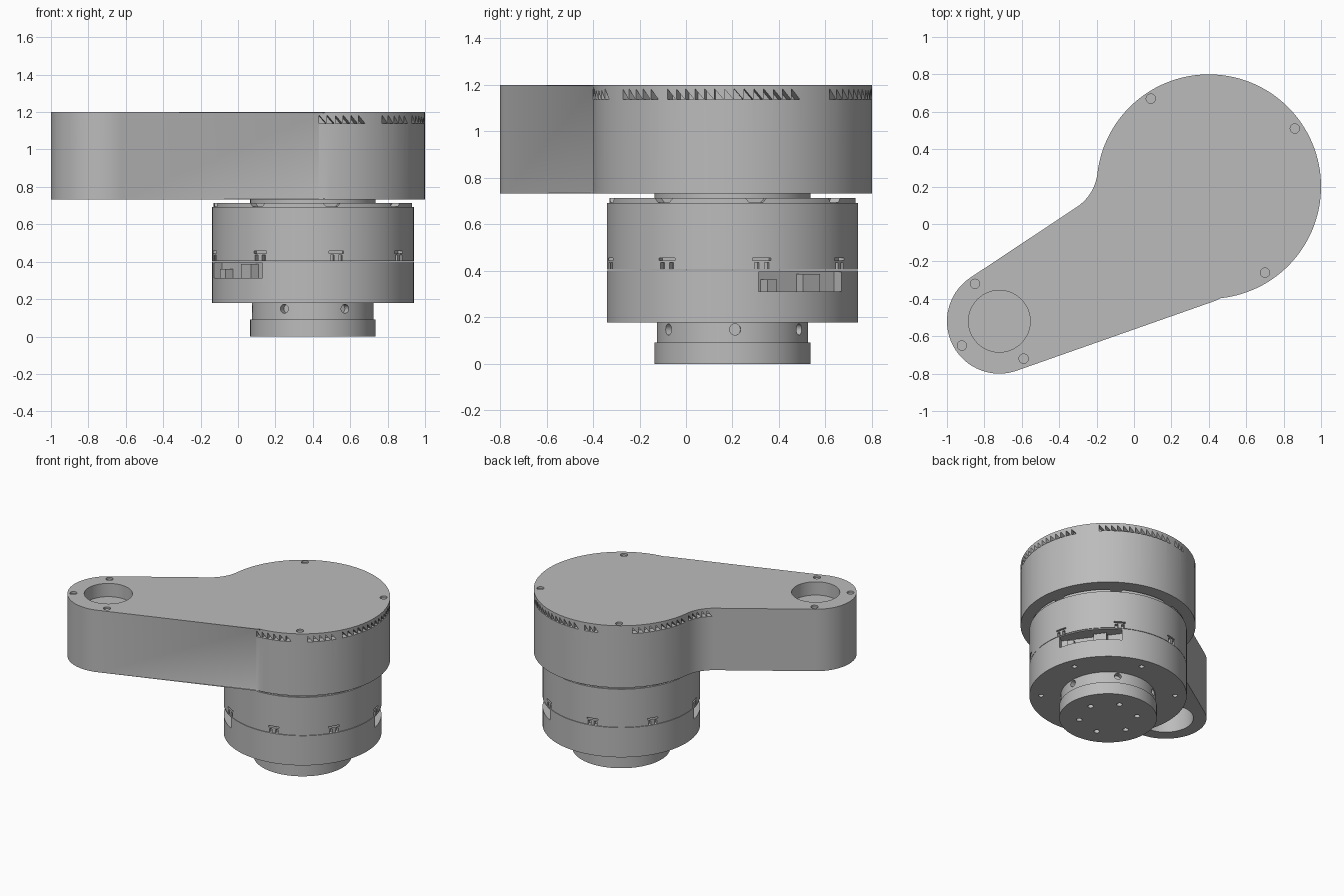
import bpy, bmesh, math
from math import radians, cos, sin
from mathutils import Matrix, Vector

cube = bpy.data.objects.get("Cube")
if cube:
    bpy.data.objects.remove(cube)

grey = bpy.data.materials.new("metal_grey")
grey.use_nodes = True
COLOUR = (0.5, 0.5, 0.5, 1)
grey.diffuse_color = COLOUR
grey.node_tree.nodes["Principled BSDF"].inputs["Base Color"].default_value = COLOUR

BIG, SMALL, BEND = (0.4, 0.2), (-0.72, -0.52), (-0.444, 0.299)


def arc(c, r, a0, a1, n):
    steps = [radians(a0 + (a1 - a0) * i / n) for i in range(n + 1)]
    return [(c[0] + r * cos(a), c[1] + r * sin(a)) for a in steps]


def circle(c, r, n=96):
    return arc(c, r, 0, 360, n)[:-1]


def box(x0, x1, y0, y1):
    return [(x0, y0), (x1, y0), (x1, y1), (x0, y1)]


def outline(inset=0):
    return (arc(BIG, 0.6 - inset, -87, 173, 90)
            + arc(BEND, 0.25 + inset, -7.5, -56, 16)
            + arc(SMALL, 0.28 - inset, 123.6, 290.5, 50))


def prism(bm, pts, z0, z1, m=Matrix()):
    lo = [bm.verts.new(m @ Vector((x, y, z0))) for x, y in pts]
    hi = [bm.verts.new(m @ Vector((x, y, z1))) for x, y in pts]
    bm.faces.new(lo[::-1])
    bm.faces.new(hi)
    for i in range(len(pts)):
        j = (i + 1) % len(pts)
        bm.faces.new((lo[i], lo[j], hi[j], hi[i]))


def facing(c, r, a, z, flip=False):
    """Frame on a wall: x runs along it, y up, z outward."""
    p = Vector((c[0] + r * cos(radians(a)), c[1] + r * sin(radians(a)), z))
    turn = Matrix.Rotation(radians(a + (180 if flip else 0)), 4, "Z")
    axes = Matrix(((0, 0, 1, 0), (1, 0, 0, 0), (0, 1, 0, 0), (0, 0, 0, 1)))
    return Matrix.Translation(p) @ turn @ axes


def make(name, bm):
    mesh = bpy.data.meshes.new(name)
    bmesh.ops.recalc_face_normals(bm, faces=bm.faces)
    bm.to_mesh(mesh)
    bm.free()
    mesh.materials.append(grey)
    obj = bpy.data.objects.new(name, mesh)
    bpy.context.collection.objects.link(obj)
    return obj


def cut(obj, *cutters):
    for bm in cutters:
        tool = make("cutter", bm)
        tool.hide_render = True
        mod = obj.modifiers.new("cut", "BOOLEAN")
        mod.operation, mod.solver, mod.object = "DIFFERENCE", "EXACT", tool
        bpy.context.view_layer.update()
        mesh = bpy.data.meshes.new_from_object(
            obj.evaluated_get(bpy.context.evaluated_depsgraph_get()))
        obj.modifiers.clear()
        obj.data = mesh
        bpy.data.objects.remove(tool)


def smooth(obj):
    bpy.ops.object.select_all(action="DESELECT")
    obj.select_set(True)
    bpy.context.view_layer.objects.active = obj
    bpy.ops.object.shade_smooth_by_angle(angle=radians(25))


def solid(name, *layers):
    bm = bmesh.new()
    for pts, z0, z1 in layers:
        prism(bm, pts, z0, z1)
    return make(name, bm)


# Hollow arm housing with softened rims
bm = bmesh.new()
prism(bm, outline(), 0.732, 1.2)
rims = [e for e in bm.edges if abs(e.verts[0].co.z - e.verts[1].co.z) < 1e-5]
bmesh.ops.bevel(bm, geom=rims, offset=0.012, segments=2, profile=0.5, affect="EDGES")
arm = make("arm_housing", bm)

cavity = bmesh.new()
prism(cavity, outline(0.03), 0.76, 1.18)

# Saw-tooth vents: centre, radius, start, end, count, concave wall
vents = bmesh.new()
for c, r, a0, a1, n, flip in [
        (BIG, 0.6, -87, -62, 6, False), (BIG, 0.6, -52, -32, 5, False),
        (BIG, 0.6, -28, 29, 14, False), (BIG, 0.6, 44, 96, 13, False),
        (BIG, 0.6, 100, 110, 3, False), (BIG, 0.6, 132, 172, 10, False),
        (BEND, 0.25, -52, -10, 5, True),
        (SMALL, 0.28, -130, -80, 10, False), (SMALL, 0.28, 139, 190, 10, False)]:
    w = radians(a1 - a0) / n * r * 0.9
    for i in range(n):
        a = a0 + (a1 - a0) * (i + 0.5) / n
        prism(vents, [(-w / 2, 0), (w / 2, 0), (-w / 2, 0.045)], -0.05, 0.03,
              facing(c, r, a, 1.138, flip))

# Lid screw recesses and the round opening
drill = bmesh.new()
screws = [(0.09, 0.67), (0.86, 0.51), (0.7, -0.26),
          (-0.85, -0.32), (-0.92, -0.65), (-0.59, -0.72)]
for p in screws:
    prism(drill, circle(p, 0.025, 20), 1.186, 1.25)
prism(drill, circle(SMALL, 0.165), 1.1, 1.3)
prism(drill, circle(SMALL, 0.19), 0.6, 0.9)
cut(arm, cavity, vents, drill)
smooth(arm)

lid_screws = solid("lid_screws", *[(circle(p, 0.014, 6), 1.183, 1.19) for p in screws])

# Sleeve lining the round opening
sleeve = solid("opening_sleeve", (circle(SMALL, 0.21), 0.74, 1.19))
bore = bmesh.new()
prism(bore, circle(SMALL, 0.19), 0.6, 1.13)
lip = bmesh.new()
prism(lip, circle(SMALL, 0.165), 1.0, 1.3)
cut(sleeve, bore, lip)
smooth(sleeve)

# Neck between motor and arm
smooth(solid("motor_neck", (circle(BIG, 0.335), 0.68, 0.75)))

# Upper motor casing with clip slots around its lower edge
upper = solid("motor_upper_casing", (circle(BIG, 0.54), 0.405, 0.692))
slots = bmesh.new()
for k in range(8):
    m = facing(BIG, 0.54, 13.5 + 45 * k, 0.4)
    prism(slots, box(-0.04, 0.04, 0.045, 0.056), -0.03, 0.05, m)
    for s in (-1, 1):
        prism(slots, box(s * 0.022 - 0.01, s * 0.022 + 0.01, -0.02, 0.035), -0.03, 0.05, m)
cut(upper, slots)
smooth(upper)

# Raised top rim with sloping notches
rim = solid("motor_top_rim", (circle(BIG, 0.53), 0.69, 0.714))
notches = bmesh.new()
for k in range(8):
    prism(notches, [(-0.03, 0.004), (0.03, 0.004), (0.06, 0.04), (-0.06, 0.04)],
          -0.05, 0.05, facing(BIG, 0.53, -79 + 45 * k, 0.69))
cut(rim, notches)
smooth(rim)

# Lower motor casing with two socket recesses and underside screw holes
lower = solid("motor_lower_casing", (circle(BIG, 0.54), 0.178, 0.402))
pockets = bmesh.new()
for a in (36, 216):
    prism(pockets, box(-0.22, 0.22, 0, 0.082), -0.1, 0.1, facing(BIG, 0.54, a, 0.312))
for k in range(6):
    prism(pockets, circle(arc(BIG, 0.46, 20 + 60 * k, 0, 1)[0], 0.018, 16), 0.1, 0.2)
cut(lower, pockets)
smooth(lower)

sockets = bmesh.new()
for a in (36, 216):
    m = facing(BIG, 0.54, a, 0.312)
    prism(sockets, box(-0.17, -0.12, -0.005, 0.05), -0.12, -0.05, m)
    prism(sockets, box(0.02, 0.11, -0.005, 0.075), -0.12, -0.05, m)
make("sockets", sockets)

# Output hub with radial and underside screw holes
hub = solid("output_hub", (circle(BIG, 0.335), 0, 0.092))
collar = solid("hub_collar", (circle(BIG, 0.325), 0.09, 0.185))
base_holes, side_holes = bmesh.new(), bmesh.new()
for k in range(6):
    prism(base_holes, circle(arc(BIG, 0.2, 13 + 60 * k, 0, 1)[0], 0.02, 16), -0.1, 0.03)
    prism(side_holes, circle((0, 0), 0.024, 20), -0.04, 0.05,
          facing(BIG, 0.325, 2 + 60 * k, 0.148))
cut(hub, base_holes)
cut(collar, side_holes)
smooth(hub)
smooth(collar)
